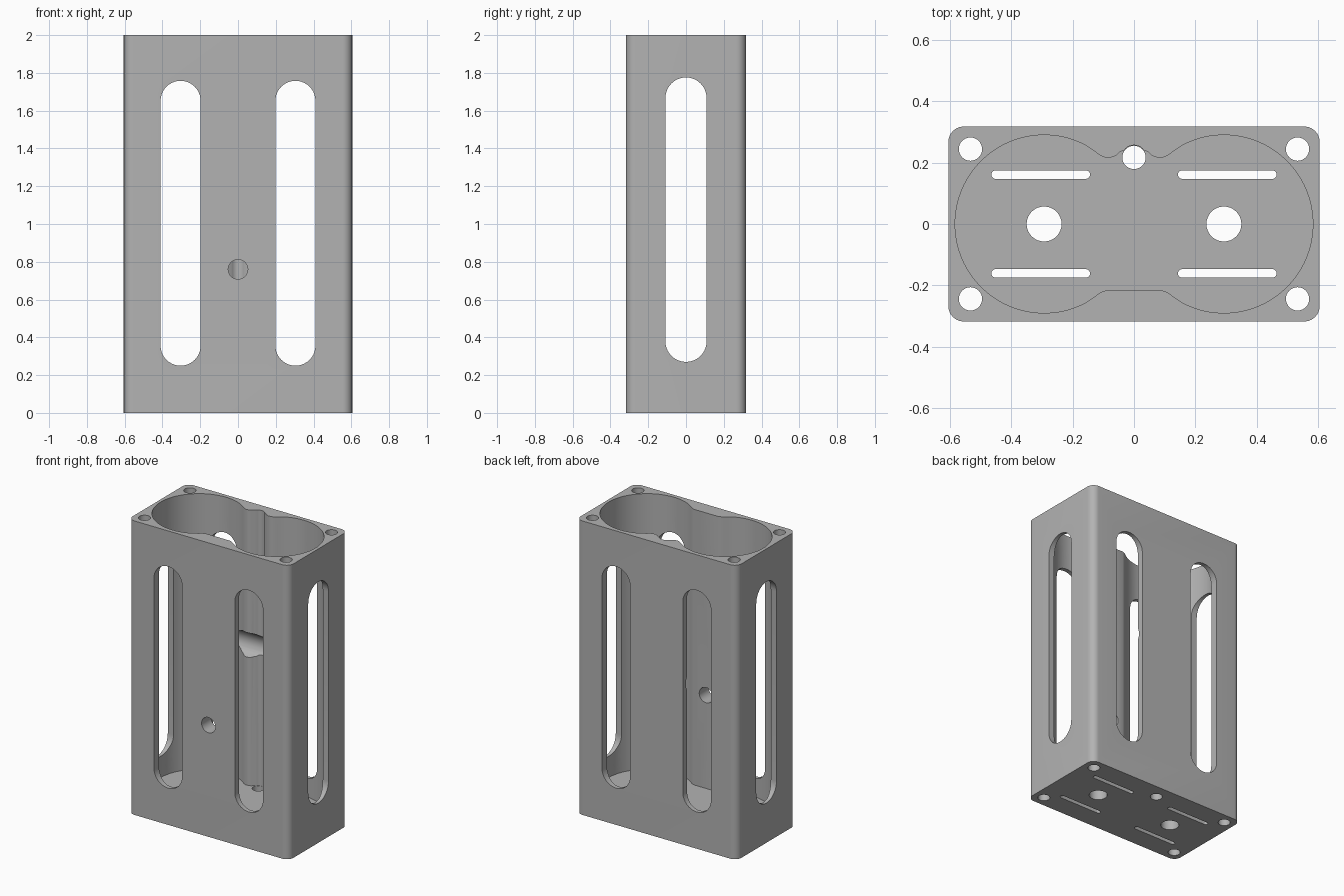
import bpy
import bmesh
from math import sin, cos, pi, atan2, hypot
from mathutils import Matrix

if "Cube" in bpy.data.objects:
    bpy.data.objects.remove(bpy.data.objects["Cube"], do_unlink=True)

W, D, H, FLOOR = 1.21, 0.635, 2.0, 0.125

grey = bpy.data.materials.new("plain grey")
grey.use_nodes = True
grey.diffuse_color = (0.45, 0.45, 0.45, 1)
grey.node_tree.nodes["Principled BSDF"].inputs["Base Color"].default_value = (0.45, 0.45, 0.45, 1)

# Axis frames: the extrusion direction mapped to world z, y or x
ALONG_Z = Matrix.Identity(4)
ALONG_Y = Matrix(((1, 0, 0, 0), (0, 0, 1, 0), (0, 1, 0, 0), (0, 0, 0, 1)))
ALONG_X = Matrix(((0, 0, 1, 0), (1, 0, 0, 0), (0, 1, 0, 0), (0, 0, 0, 1)))


def arc(cx, cy, r, a0, a1, n):
    return [(cx + r * cos(a0 + (a1 - a0) * i / n), cy + r * sin(a0 + (a1 - a0) * i / n))
            for i in range(n + 1)]


def rounded(cx, cy, w, h, r, n=10):
    """Rounded rectangle outline; r = half the width gives a slot or circle."""
    pts = []
    for k, (sx, sy) in enumerate(((1, 1), (-1, 1), (-1, -1), (1, -1))):
        pts += arc(cx + sx * (w / 2 - r), cy + sy * (h / 2 - r), r, k * pi / 2, (k + 1) * pi / 2, n)
    return pts


def circle(cx, cy, r):
    return arc(cx, cy, r, 0, 2 * pi, 32)


def flip(points):
    return [(-x, y) for x, y in reversed(points)]


def prism(name, outline, lo, hi, frame=ALONG_Z):
    """Closed solid from an outline, without repeated points."""
    pts = [p for i, p in enumerate(outline)
           if hypot(p[0] - outline[i - 1][0], p[1] - outline[i - 1][1]) > 1e-4]
    bm = bmesh.new()
    low = [bm.verts.new((x, y, lo)) for x, y in pts]
    high = [bm.verts.new((x, y, hi)) for x, y in pts]
    bm.faces.new(low[::-1])
    bm.faces.new(high)
    for i in range(len(pts)):
        bm.faces.new((low[i - 1], low[i], high[i], high[i - 1]))
    bm.transform(frame)
    if frame.determinant() < 0:
        bmesh.ops.reverse_faces(bm, faces=bm.faces[:])
    mesh = bpy.data.meshes.new(name)
    bm.to_mesh(mesh)
    bm.free()
    mesh.materials.append(grey)
    obj = bpy.data.objects.new(name, mesh)
    bpy.context.collection.objects.link(obj)
    return obj


# Twin-cylinder cavity outline, with a wire groove in the back wall
R, CX = 0.29, 0.293
join = atan2(0.258, 0.16 - CX)
right_lobe = arc(CX, 0, R, -join, join, 64)
front_bridge = [(0.09, -0.216), (0.11, -0.223), (0.13, -0.238)]
back_bridge = [(0.13, 0.238), (0.11, 0.223), (0.095, 0.217), (0.075, 0.217),
               (0.058, 0.223), (0.046, 0.235)]
groove = arc(0, 0.217, 0.04, pi / 5, pi * 4 / 5, 10)
cavity = (right_lobe + back_bridge + groove + flip(back_bridge)
          + flip(right_lobe) + flip(front_bridge) + front_bridge)

# Outer body
body = prism("battery_case", rounded(0, 0, W, D, 0.05), 0, H)

cutters = [prism("cavity", cavity, FLOOR, H + 0.1)]

# Long windows in the front, back and sides
for x in (-0.304, 0.304):
    cutters.append(prism("face_window", rounded(x, 1.004, 0.212, 1.508, 0.106), -1, 1, ALONG_Y))
cutters.append(prism("side_window", rounded(0, 1.023, 0.218, 1.506, 0.109), -1, 1, ALONG_X))

# Screw holes, wire hole, terminal holes and strap slots
for sx in (-1, 1):
    for sy in (-1, 1):
        cutters.append(prism("screw_hole", circle(sx * 0.533, sy * 0.244, 0.038), -0.1, H + 0.1))
        cutters.append(prism("strap_slot", rounded(sx * 0.304, sy * 0.161, 0.322, 0.028, 0.014, 5),
                             -0.1, 0.2))
    cutters.append(prism("terminal_hole", circle(sx * CX, 0, 0.057), -0.1, 0.2))
cutters.append(prism("wire_hole", circle(0, 0.217, 0.038), -0.1, 0.2))

# Front hole and the cross notch in the back ridge
cutters.append(prism("front_hole", circle(0, 0.76, 0.052), -0.5, -0.1, ALONG_Y))
cutters.append(prism("cross_notch", circle(0.2, 1.08, 0.085), -0.25, 0.25, ALONG_X))

bpy.context.view_layer.update()
bpy.context.view_layer.objects.active = body
for cutter in cutters:
    mod = body.modifiers.new(cutter.name, "BOOLEAN")
    mod.operation = "DIFFERENCE"
    mod.solver = "EXACT"
    mod.object = cutter
    bpy.ops.object.modifier_apply(modifier=mod.name)
    bpy.data.objects.remove(cutter, do_unlink=True)

# Smooth the rounded walls, keeping the rims sharp
bpy.ops.object.select_all(action="DESELECT")
body.select_set(True)
bpy.ops.object.shade_smooth_by_angle(angle=pi / 6)
